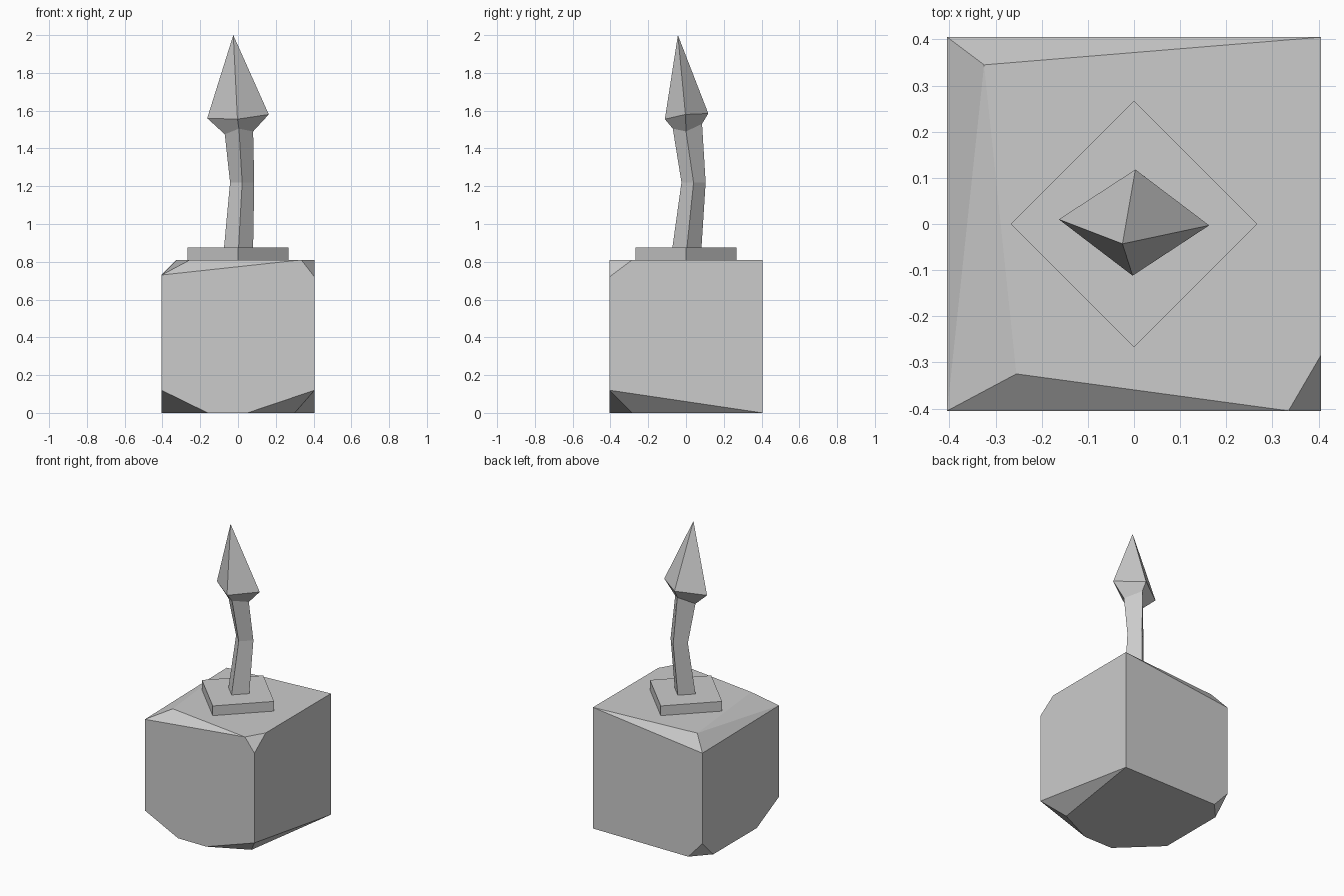
import bpy
import bmesh

cube = bpy.data.objects.get("Cube")
if cube:
    bpy.data.objects.remove(cube, do_unlink=True)

stone = bpy.data.materials.new("grey_stone")
stone.use_nodes = True
grey = (0.6, 0.6, 0.6, 1)
stone.diffuse_color = grey
stone.node_tree.nodes["Principled BSDF"].inputs["Base Color"].default_value = grey


def finish(name, bm):
    bmesh.ops.recalc_face_normals(bm, faces=bm.faces)
    mesh = bpy.data.meshes.new(name)
    bm.to_mesh(mesh)
    bm.free()
    mesh.materials.append(stone)
    obj = bpy.data.objects.new(name, mesh)
    bpy.context.collection.objects.link(obj)


def diamond(radius, z, cx=0, cy=0):
    """Four-sided ring with its corners on the axes."""
    return [(cx + radius, cy, z), (cx, cy + radius, z),
            (cx - radius, cy, z), (cx, cy - radius, z)]


def loft(name, rings, tip=None):
    """Skin a stack of rings, capped at the bottom and at the top or tip."""
    bm = bmesh.new()
    loops = [[bm.verts.new(p) for p in ring] for ring in rings]
    for low, high in zip(loops, loops[1:]):
        for i in range(4):
            j = (i + 1) % 4
            bm.faces.new((low[i], low[j], high[j], high[i]))
    bm.faces.new(loops[0])
    if tip:
        point = bm.verts.new(tip)
        for i in range(4):
            bm.faces.new((loops[-1][i], loops[-1][(i + 1) % 4], point))
    else:
        bm.faces.new(loops[-1])
    finish(name, bm)


# Stone block with chipped corners, as the hull of its corner points
H = 0.405   # half width
T = 0.81    # height
corners = [
    # top: front right chip, front left bevel, back bevel
    (0.335, -H, T), (H, -0.285, T), (H, -H, 0.72),
    (-H, -H, 0.73), (-0.255, -0.325, T),
    (-0.325, 0.345, T), (-H, H, 0.72), (H, H, T),
    # bottom: front right chip, front left chip, back left chip
    (H, -H, 0.12), (0.05, -H, 0), (0.3, -0.285, 0), (H, H, 0),
    (-H, -H, 0.12), (-0.16, -H, 0), (-H, -0.17, 0),
    (-H, H, 0.115), (-0.3, H, 0), (-H, 0.29, 0),
]
bm = bmesh.new()
hull = bmesh.ops.convex_hull(bm, input=[bm.verts.new(p) for p in corners])
bmesh.ops.dissolve_limit(bm, angle_limit=0.01, verts=bm.verts, edges=bm.edges)
finish("stone_block", bm)

# Square collar plate turned on its corner
loft("collar_plate", [diamond(0.267, T), diamond(0.267, 0.875)])

# Bent shaft and tilted spear head
neck = [(0.08, 0, 1.49), (0.005, 0.085, 1.53),
        (-0.07, 0, 1.475), (0.005, -0.07, 1.505)]
barb = [(0.163, -0.003, 1.58), (0.003, 0.118, 1.585),
        (-0.163, 0.01, 1.56), (-0.003, -0.112, 1.555)]
loft("bent_shaft", [diamond(0.077, 0.875, 0.003, 0.005),
                    diamond(0.064, 1.22, 0.022, 0.04), neck])
loft("spear_head", [neck, barb], tip=(-0.025, -0.043, 2))
